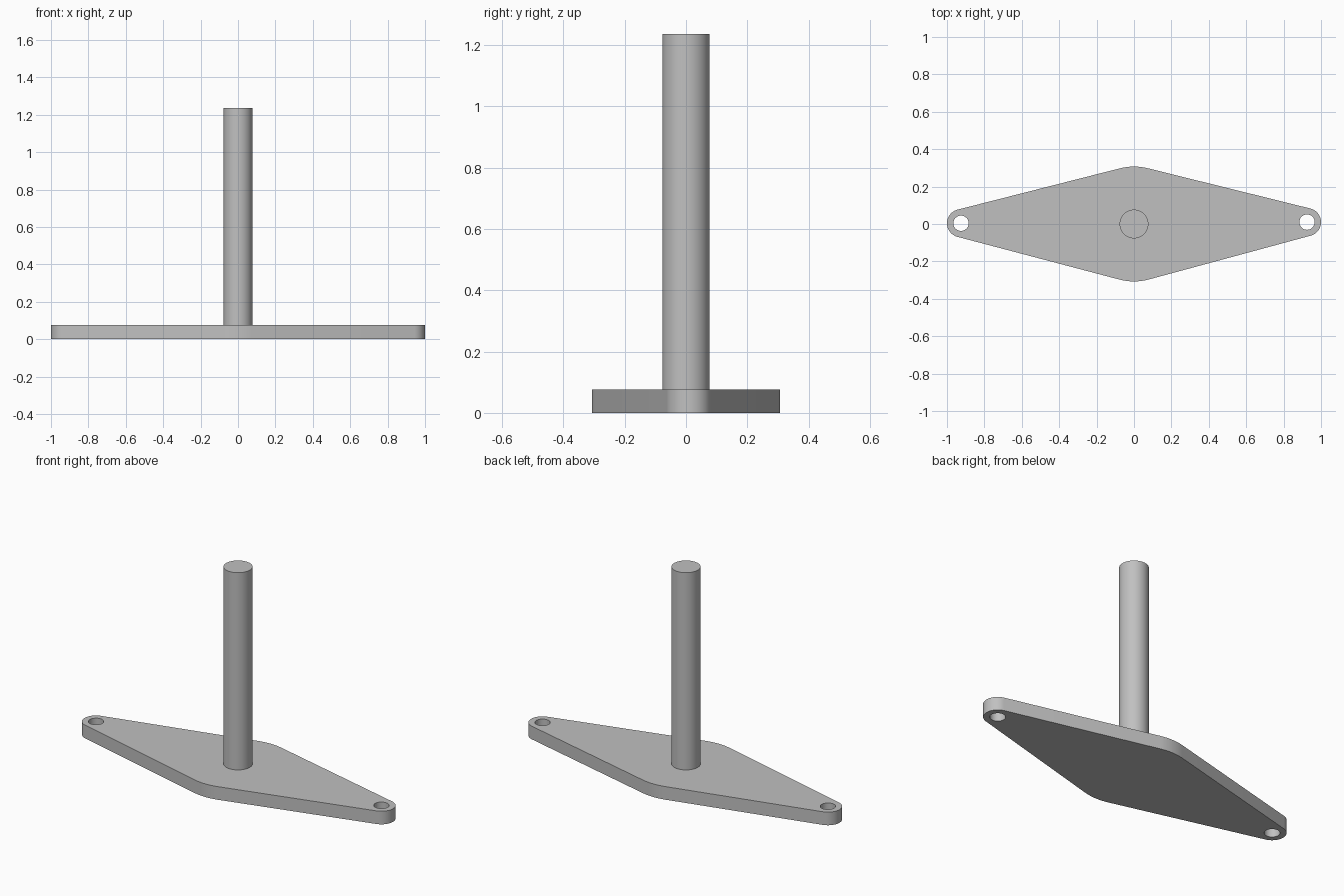
import bpy, bmesh
from math import sin, cos, asin, pi

if "Cube" in bpy.data.objects:
    bpy.data.objects.remove(bpy.data.objects["Cube"], do_unlink=True)

PLATE_H, POLE_TOP, POLE_R = 0.077, 1.235, 0.077
MID_R, END_R, HOLE_R = 0.307, 0.075, 0.041
END_X = 1 - END_R
RIGHT_Y, LEFT_Y = 0.004, 0.01     # slight offset of each end

grey = bpy.data.materials.new("plain grey")
grey.use_nodes = True
color = (0.53, 0.53, 0.53, 1)
grey.diffuse_color = color
grey.node_tree.nodes["Principled BSDF"].inputs["Base Color"].default_value = color


def arc(cx, cy, r, start, end, steps):
    """Points along an arc, both ends included."""
    angles = [start + (end - start) * i / steps for i in range(steps + 1)]
    return [(cx + r * cos(a), cy + r * sin(a)) for a in angles]


def add_loop(bm, points):
    verts = [bm.verts.new((x, y, 0)) for x, y in points]
    return [bm.edges.new((v, verts[i - 1])) for i, v in enumerate(verts)]


def finish(obj, name):
    obj.name = obj.data.name = name
    obj.data.materials.append(grey)
    bpy.ops.object.select_all(action='DESELECT')
    obj.select_set(True)
    bpy.context.view_layer.objects.active = obj
    bpy.ops.object.shade_smooth_by_angle(angle=pi / 6)


# Base plate: tapered outline around a large middle arc and two small ends
tilt = asin((MID_R - END_R) / END_X)
q = pi / 2
outline = (arc(END_X, LEFT_Y, END_R, tilt - q, q - tilt, 24)
           + arc(0, 0, MID_R, q - tilt, q + tilt, 12)
           + arc(-END_X, RIGHT_Y, END_R, q + tilt, 3 * q - tilt, 24)
           + arc(0, 0, MID_R, 3 * q - tilt, 3 * q + tilt, 12))
bm = bmesh.new()
edges = add_loop(bm, outline)

# Bolt holes, one through each end
for cx, cy in ((END_X, LEFT_Y), (-END_X, RIGHT_Y)):
    edges += add_loop(bm, arc(cx, cy, HOLE_R, 0, 2 * pi, 32)[:-1])

bmesh.ops.triangle_fill(bm, edges=edges, use_beauty=True, normal=(0, 0, 1))
raised = bmesh.ops.extrude_face_region(bm, geom=bm.faces[:])["geom"]
bmesh.ops.translate(bm, vec=(0, 0, PLATE_H),
                    verts=[g for g in raised if isinstance(g, bmesh.types.BMVert)])
bmesh.ops.recalc_face_normals(bm, faces=bm.faces[:])
mesh = bpy.data.meshes.new("base_plate")
bm.to_mesh(mesh)
bm.free()
plate = bpy.data.objects.new("base_plate", mesh)
bpy.context.collection.objects.link(plate)
finish(plate, "base_plate")

# Upright post standing on the plate
bpy.ops.mesh.primitive_cylinder_add(vertices=64, radius=POLE_R, depth=POLE_TOP - PLATE_H,
                                    location=(0, 0, (POLE_TOP + PLATE_H) / 2))
finish(bpy.context.object, "post")
